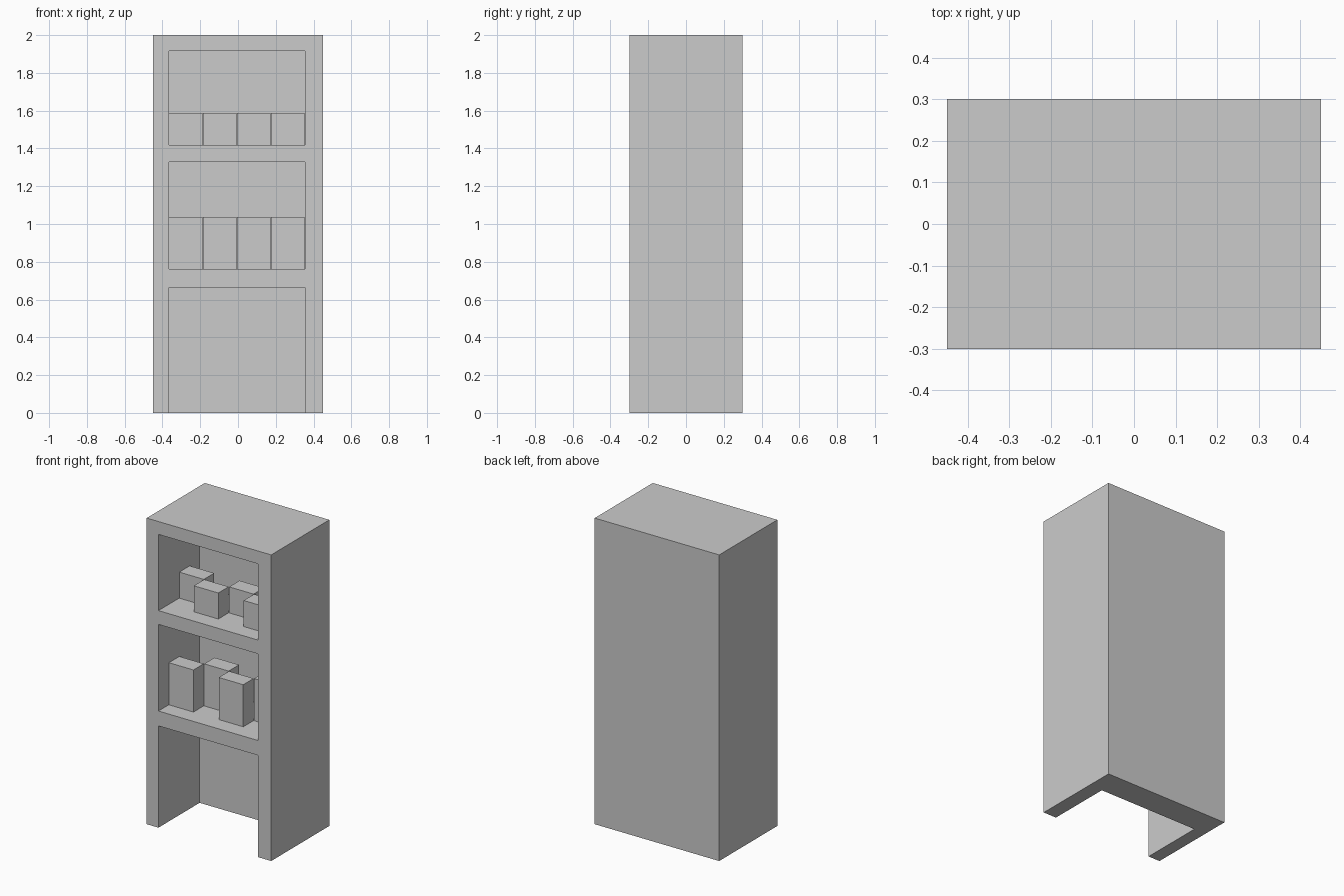
import bpy
from mathutils import Vector

if "Cube" in bpy.data.objects:
    bpy.data.objects.remove(bpy.data.objects["Cube"], do_unlink=True)

grey = bpy.data.materials.new("light grey")
grey.use_nodes = True
colour = (0.6, 0.6, 0.6, 1)
grey.diffuse_color = colour
grey.node_tree.nodes["Principled BSDF"].inputs["Base Color"].default_value = colour


def box(name, low, high):
    """Box between two opposite corners."""
    low, high = Vector(low), Vector(high)
    bpy.ops.mesh.primitive_cube_add(size=1)
    obj = bpy.context.object
    obj.name = name
    for v in obj.data.vertices:
        v.co = (low + high) / 2 + v.co * (high - low)
    obj.data.materials.append(grey)
    return obj


LEFT, RIGHT = -0.365, 0.355   # inner walls
FRONT, BACK = -0.3, 0.125     # front face and inner back wall

# Cabinet body, hollowed by three open bays
cabinet = box("cabinet", (-0.45, FRONT, 0), (0.45, 0.3, 2))
bays = {"bottom": (-0.1, 0.665), "middle": (0.762, 1.328), "top": (1.418, 1.916)}
for name, (floor, ceiling) in bays.items():
    cutter = box(name + "_bay_cutter", (LEFT, FRONT - 0.1, floor), (RIGHT, BACK, ceiling))
    cutter.hide_render = True
    cut = cabinet.modifiers.new(name + " bay", "BOOLEAN")
    cut.operation = "DIFFERENCE"
    cut.solver = "EXACT"
    cut.object = cutter

# Bake the bays into the body and discard the cutters
bpy.context.view_layer.objects.active = cabinet
for cut in list(cabinet.modifiers):
    cutter = cut.object
    bpy.ops.object.modifier_apply(modifier=cut.name)
    bpy.data.objects.remove(cutter, do_unlink=True)

# Staggered boxes on the two shelves
step, depth = 0.18, 0.107
for shelf, height, first_row in (("top", 0.17, 1), ("middle", 0.275, 0)):
    floor = bays[shelf][0]
    for i in range(4):
        x = LEFT + i * step
        y = FRONT + depth * (1 + (i + first_row) % 2)
        box(f"{shelf}_shelf_box_{i + 1}", (x + 0.001, y, floor),
            (x + step - 0.002, y + depth, floor + height))
